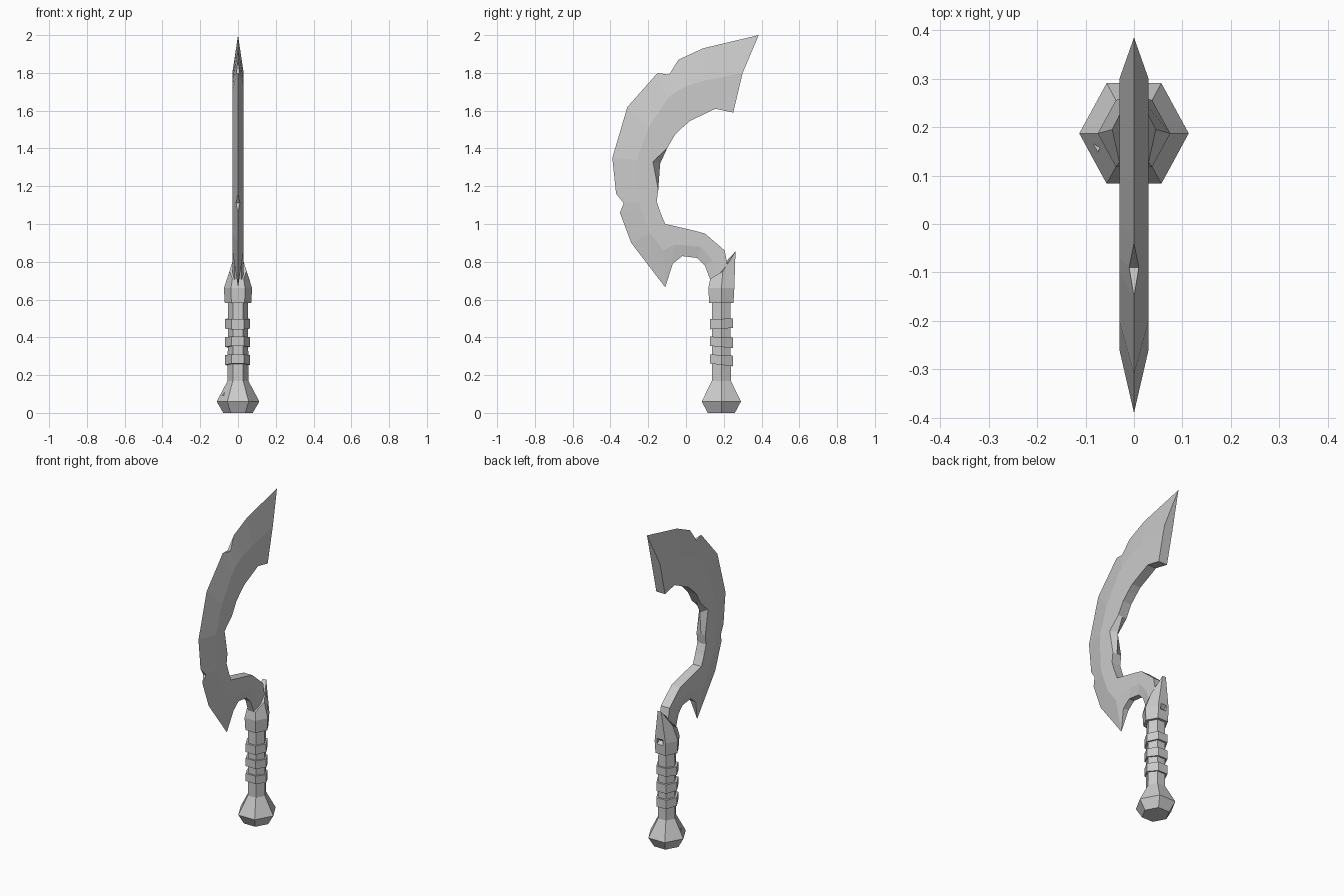
import bpy, bmesh
from math import sin, cos, pi, radians
from mathutils import Matrix, Vector

if "Cube" in bpy.data.objects:
    bpy.data.objects.remove(bpy.data.objects["Cube"])

steel = bpy.data.materials.new("grey_metal")
steel.use_nodes = True
GREY = (0.6, 0.6, 0.6, 1)
steel.diffuse_color = GREY
steel.node_tree.nodes["Principled BSDF"].inputs["Base Color"].default_value = GREY

AXIS_Y = 0.187   # handle centre line
HALF = 0.03      # half thickness of the blade


def finish(bm, name):
    bmesh.ops.remove_doubles(bm, verts=bm.verts, dist=0.0005)
    bmesh.ops.recalc_face_normals(bm, faces=bm.faces)
    mesh = bpy.data.meshes.new(name)
    bm.to_mesh(mesh)
    bm.free()
    mesh.materials.append(steel)
    obj = bpy.data.objects.new(name, mesh)
    bpy.context.collection.objects.link(obj)
    return obj


def loft(name, rings):
    """Skin a list of equal closed rings and cap both ends."""
    bm = bmesh.new()
    loops = [[bm.verts.new(p) for p in ring] for ring in rings]
    n = len(loops[0])
    for a, b in zip(loops, loops[1:]):
        for i in range(n):
            j = (i + 1) % n
            bm.faces.new((a[i], a[j], b[j], b[i]))
    bm.faces.new(loops[0])
    bm.faces.new(loops[-1])
    return finish(bm, name)


def hexagon(r, z, tilt=0.0, cx=0.0):
    """Six-sided ring round the handle axis, optionally tilted."""
    pts = []
    for k in range(6):
        x, y = r * cos(k * pi / 3), r * 1.06 * sin(k * pi / 3)
        pts.append((x + cx, y + AXIS_Y, z + tilt * y))
    return pts


def dent(obj, centre, size, turn):
    """Chip a small wedge out of a part."""
    bm = bmesh.new()
    bmesh.ops.create_cone(bm, cap_ends=True, segments=4, radius1=1, radius2=1, depth=2)
    bmesh.ops.transform(bm, verts=bm.verts, matrix=Matrix.Translation(centre)
                        @ turn @ Matrix.Diagonal((*size, 1)))
    cutter = finish(bm, "dent_cutter")
    cutter.hide_render = True
    mod = obj.modifiers.new("dent", "BOOLEAN")
    mod.operation, mod.solver, mod.object = "DIFFERENCE", "EXACT", cutter
    bpy.context.view_layer.objects.active = obj
    bpy.ops.object.modifier_apply(modifier=mod.name)
    bpy.data.objects.remove(cutter)


# Blade stations from tip to neck: cutting edge, edge half width, ridge, inner side
stations = [
    ((.385, 2.0), 0, (.30, 1.80), (.25, 1.59)),
    ((.09, 1.93), 0, (.10, 1.76), (.155, 1.61)),
    ((-.04, 1.87), 0, (0, 1.73), (.02, 1.545)),
    ((-.09, 1.79), .01, (-.07, 1.69), (-.02, 1.51)),
    ((-.15, 1.80), 0, (-.10, 1.66), (-.06, 1.47)),
    ((-.31, 1.62), 0, (-.20, 1.51), (-.10, 1.40)),
    ((-.39, 1.35), 0, (-.26, 1.34), (-.137, 1.32)),
    ((-.37, 1.16), 0, (-.255, 1.16), (-.147, 1.18)),
    ((-.33, 1.11), .01, (-.25, 1.12), (-.155, 1.12)),
    ((-.35, 1.06), 0, (-.24, 1.08), (-.135, 1.06)),
    ((-.29, .90), 0, (-.19, .95), (-.11, 1.0)),
    ((-.11, .665), 0, (-.12, .86), (-.10, .998)),
    ((-.07, .79), .018, (-.06, .89), (-.03, .982)),
    ((-.02, .83), .018, (0, .887), (.03, .968)),
    ((.06, .82), .018, (.08, .878), (.10, .95)),
    ((.10, .78), .018, (.14, .81), (.205, .86)),
    ((.13, .70), .02, (.17, .72), (.22, .78)),
    ((.13, .64), .02, (.17, .64), (.22, .64)),
]
DENT_STATION = 6
rings = []
for i, (edge, w, ridge, inner) in enumerate(stations):
    # the worn spot pulls the inner corners back but keeps the middle
    corner = (inner[0] - .038, inner[1] + .01) if i == DENT_STATION else inner
    rings.append([(-w, *edge), (-HALF, *ridge), (-HALF, *corner), (0, *inner),
                  (HALF, *corner), (HALF, *ridge), (w, *edge)])
loft("blade", rings)

# Grip and flared pommel
grip = loft("grip_and_pommel", [hexagon(r, z) for r, z in
            ((.078, 0), (.113, .06), (.055, .17), (.053, .60))])
dent(grip, Vector((-.092, .15, .115)), (.022, .03, .022), Matrix.Rotation(radians(20), 4, "Z"))

# Wrapped bands
for name, z, tilt in (("upper", .472, .06), ("middle", .375, -.1), ("lower", .28, -.12)):
    loft(name + "_band", [hexagon(.066, z - .026, tilt, -.002),
                          hexagon(.066, z + .026, tilt * .5, -.002)])

# Collar rising to a thorn behind the neck
thorn_top = [(.045, .195, .75), (.012, .262, .855), (-.012, .262, .855),
             (-.045, .195, .75), (-.03, .128, .71), (.03, .128, .71)]
collar = loft("collar_and_thorn", [hexagon(.07, .582), hexagon(.075, .66), thorn_top])
dent(collar, Vector((0, .27, .66)), (.03, .035, .02), Matrix.Rotation(pi / 2, 4, "Y"))
